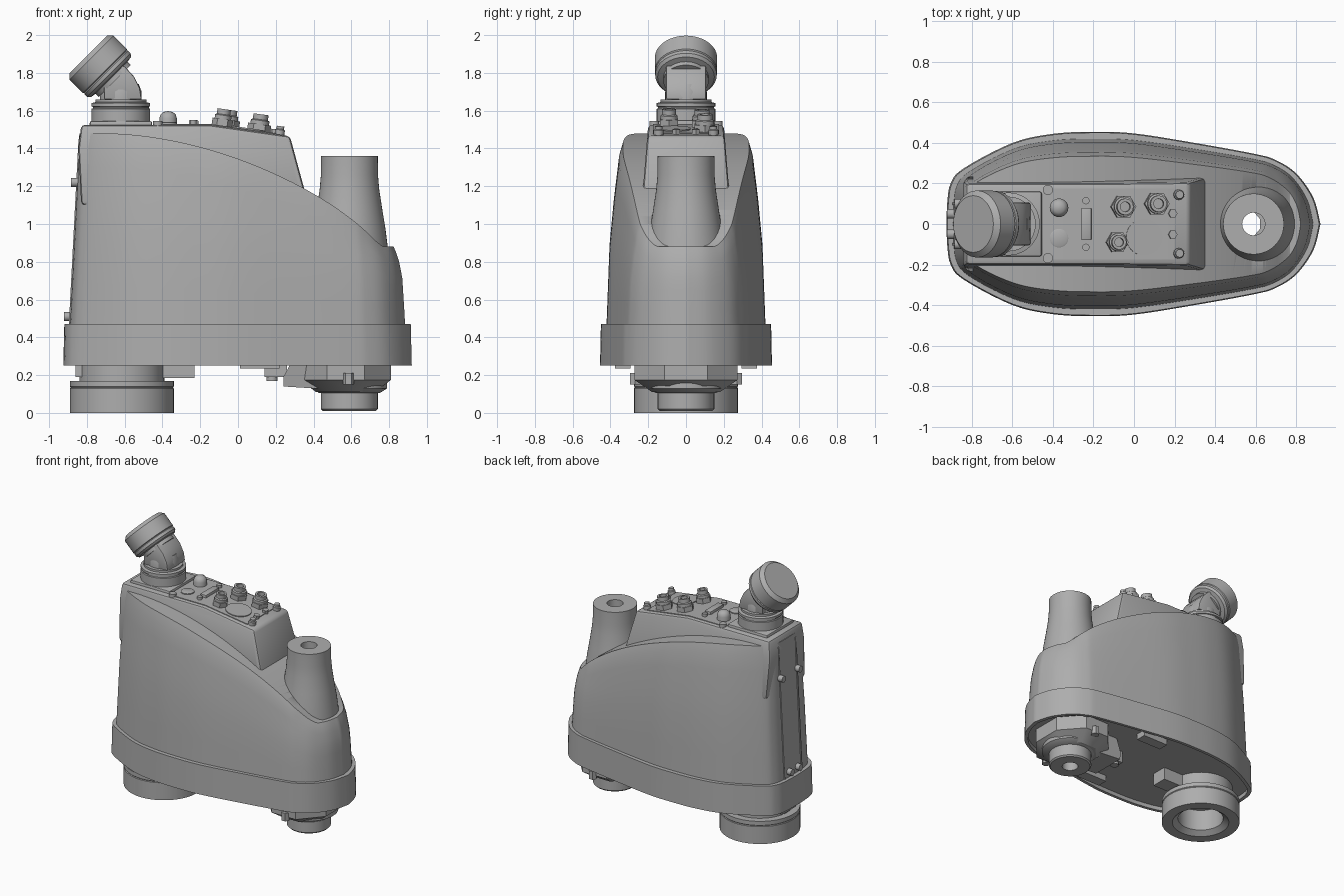
import bpy, bmesh, math
from mathutils import Matrix, Vector

cube = bpy.data.objects.get("Cube")
if cube:
    bpy.data.objects.remove(cube, do_unlink=True)

GREY = (0.42, 0.42, 0.42, 1)
mat = bpy.data.materials.new("light_grey")
mat.use_nodes = True
mat.diffuse_color = GREY
mat.node_tree.nodes["Principled BSDF"].inputs["Base Color"].default_value = GREY


def build(name, verts, faces, bevel=0, segments=2, angle=35):
    """Mesh object from points and faces, cleaned, with sharp-edge smoothing."""
    bm = bmesh.new()
    vs = [bm.verts.new(v) for v in verts]
    for f in faces:
        bm.faces.new([vs[i] for i in f])
    bmesh.ops.remove_doubles(bm, verts=bm.verts, dist=1e-5)
    bmesh.ops.recalc_face_normals(bm, faces=bm.faces)
    me = bpy.data.meshes.new(name)
    bm.to_mesh(me)
    bm.free()
    ob = bpy.data.objects.new(name, me)
    bpy.context.collection.objects.link(ob)
    me.materials.append(mat)
    bpy.ops.object.select_all(action='DESELECT')
    bpy.context.view_layer.objects.active = ob
    ob.select_set(True)
    if bevel:
        b = ob.modifiers.new("bevel", 'BEVEL')
        b.width, b.segments = bevel, segments
        bpy.ops.object.modifier_apply(modifier="bevel")
    bpy.ops.object.shade_smooth_by_angle(angle=math.radians(angle))
    return ob


def lathe(name, profile, loc=(0, 0, 0), tilt=0, segs=48, closed=False, turn=0):
    """Spin (radius, z) points about z, tilt about y, then move."""
    m = Matrix.Translation(loc) @ Matrix.Rotation(tilt, 4, 'Y')
    n, verts, faces = len(profile), [], []
    for r, z in profile:
        for k in range(segs):
            a = math.tau * k / segs + turn
            verts.append(m @ Vector((r * math.cos(a), r * math.sin(a), z)))
    for i in range(n if closed else n - 1):
        j = (i + 1) % n
        for k in range(segs):
            q = (k + 1) % segs
            faces.append((i * segs + k, i * segs + q, j * segs + q, j * segs + k))
    if not closed:
        faces += [range(segs), range((n - 1) * segs, n * segs)]
    return build(name, verts, faces)


def prism(name, pts, low, high, bevel=0):
    """Extrude an x-z outline along y; half width runs from low to high with z."""
    zs = [p[1] for p in pts]
    z0, dz = min(zs), max(zs) - min(zs)
    n = len(pts)
    half = [low + (high - low) * (z - z0) / dz for z in zs]
    verts = [(x, s * h, z) for s in (-1, 1) for (x, z), h in zip(pts, half)]
    faces = [range(n), range(n, 2 * n)]
    faces += [(i, (i + 1) % n, n + (i + 1) % n, n + i) for i in range(n)]
    return build(name, verts, faces, bevel)


def box(name, lo, hi, bevel=0):
    pts = [(lo[0], lo[2]), (hi[0], lo[2]), (hi[0], hi[2]), (lo[0], hi[2])]
    ob = prism(name, pts, (hi[1] - lo[1]) / 2, (hi[1] - lo[1]) / 2, bevel)
    ob.location.y = (lo[1] + hi[1]) / 2
    return ob


def spline(pts, steps=5):
    out = []
    for i in range(len(pts) - 1):
        a, b, c, d = (Vector(pts[max(0, min(len(pts) - 1, i + k))]) for k in (-1, 0, 1, 2))
        for s in range(steps):
            t = s / steps
            out.append(0.5 * (2 * b + (c - a) * t + (2 * a - 5 * b + 4 * c - d) * t ** 2
                              + (3 * b - a - 3 * c + d) * t ** 3))
    return out + [Vector(pts[-1])]


def interp(table, v):
    for (a, p), (b, q) in zip(table, table[1:]):
        if v <= b:
            return p + (q - p) * max(0, v - a) / (b - a)
    return table[-1][1]


# plan outline, one half from rear centre to nose centre
HALF = spline([(-.925, 0), (-.922, .1), (-.905, .2), (-.84, .275), (-.6, .4), (-.4, .445),
               (-.2, .455), (0, .447), (.3, .4), (.6, .345), (.7, .315), (.8, .25),
               (.885, .13), (.92, 0)])


def shell(name, rows, angle=35):
    """Stack the plan outline through row functions and close both ends."""
    n = len(HALF)
    ring = [(p.x, p.y) for p in HALF] + [(p.x, -p.y) for p in HALF[-2:0:-1]]
    m = len(ring)
    verts = [row(x, y) for row in rows for x, y in ring]
    faces = [(r * m + k, r * m + (k + 1) % m, (r + 1) * m + (k + 1) % m, (r + 1) * m + k)
             for r in range(len(rows) - 1) for k in range(m)]
    for o in (0, (len(rows) - 1) * m):
        for i in range(n - 1):
            f = [i, i + 1, (m - i - 1) % m, (m - i) % m]
            faces.append([o + k for k in dict.fromkeys(f)])
    return build(name, verts, faces, angle=angle)


def flat(scale, z):
    return lambda x, y: (x * (1 - (1 - scale) * .6), y * scale, z)


def cover_row(t):
    """Cover cross-section at fraction t of the way to the sloping ridge."""
    width = interp([(0, .925), (.45, .89), (.7, .84), (.93, .78), (1, .735)], t)

    def row(x, y):
        ridge = 1.48 - .24 * max(0, min(x, .83) + .75) ** 2
        z = .46 + t * (ridge - .46)
        if x < 0:
            f = .965 - .055 * (z - .47)
        else:
            f = interp([(.47, .962), (.72, .945), (.83, .92), (.92, .875)], z)
        return (x * (1 - (1 - f) * abs(x / .92) ** 3), y * width, z)
    return row


# housing
base = shell("base_band", [flat(.95, .28), flat(.95, .25), flat(1, .25), flat(.99, .47)])
cover = shell("cover", [cover_row(t) for t in (0, .2, .45, .6, .7, .82, .93, 1)], 25)

# through hole along the spindle
SX = .59
cutter = lathe("hole_cutter", [(.056, 0), (.056, 2)], (SX, 0, 0))
for ob in (base, cover):
    mod = ob.modifiers.new("hole", 'BOOLEAN')
    mod.operation, mod.object, mod.solver = 'DIFFERENCE', cutter, 'EXACT'
    bpy.context.view_layer.objects.active = ob
    bpy.ops.object.modifier_apply(modifier="hole")
bpy.data.objects.remove(cutter, do_unlink=True)

# raised connector housing with sloping deck
prism("connector_housing", [(-.83, 1.1), (-.845, 1.4), (-.83, 1.525), (-.15, 1.525),
                            (.275, 1.465), (.355, 1.17), (.355, 1.1)], .235, .2, .02)
prism("deck_plate", [(-.45, 1.5), (-.45, 1.53), (-.15, 1.53), (.2, 1.481), (.2, 1.45)], .175, .175)

# spindle tower
lathe("spindle_tower", [(.15, 1.36), (.151, 1.26), (.158, 1.18), (.175, 1.07), (.19, .98),
                        (.205, .86), (.056, .86), (.056, 1.36)], (SX, 0, 0), closed=True)

# cable elbow and cap
EX = -.62
box("elbow_flange", (-.785, -.16, 1.5), (-.455, .16, 1.545), .01)
lathe("elbow_collar", [(.155, 1.53), (.155, 1.61), (.148, 1.613), (.148, 1.62), (.155, 1.623),
                       (.155, 1.64), (.135, 1.645), (.135, 1.66)], (EX, 0, 0))
lathe("elbow_neck", [(.11, 1.65), (.11, 1.7), (.095, 1.74)], (EX, 0, 0))
prism("elbow_bend", [(-.71, 1.66), (-.51, 1.66), (-.52, 1.72), (-.55, 1.78), (-.60, 1.835),
                     (-.68, 1.86), (-.76, 1.78), (-.71, 1.73)], .105, .105, .008)
lathe("elbow_cap", [(.12, -.115), (.12, -.09), (.15, -.085), (.163, -.07), (.163, -.05),
                    (.158, -.045), (.165, -.04), (.165, .06), (.14, .085)],
      (-.733, 0, 1.838), -math.pi / 4)

# underside mount ring
lathe("mount_ring", [(.225, .3), (.225, .17), (.275, .17), (.275, .14), (.271, .135), (.275, .13),
                     (.275, 0), (.2, 0), (.16, .03), (.16, .19), (0, .19), (0, .3)], (-.615, 0, 0))

# spindle flange and lower boss
m = [(.26, .3), (.26, .175), (.17, .11), (.056, .11), (.056, .3)]
flange = lathe("spindle_flange", m, (.57, 0, 0), segs=8, closed=True, turn=math.pi / 8)
flange.scale.y = 1.14
lathe("lower_boss", [(.15, .2), (.15, .02), (.14, .01), (.056, .01), (.056, .2)],
      (SX, 0, 0), closed=True)
lathe("flange_rim", [(.2, .24), (.2, .13), (.16, .105), (.056, .105), (.056, .24)],
      (SX, 0, 0), closed=True)
prism("flange_arm", [(.24, .19), (.24, .14), (.4, .13), (.45, .13), (.45, .3), (.3, .3)], .13, .16)
for s in (-1, 1):
    lathe("flange_screw", [(.03, .15), (.03, .21)], (.585, s * .27, 0), segs=6)
    box("underside_plate", (.01, s * .335 - .04, .235), (.22, s * .335 + .04, .29))

# underside blocks
box("ring_block", (-.42, -.06, .185), (-.23, .06, .29))
box("ring_rear_block", (-.86, -.08, .19), (-.8, .08, .29))
box("arm_block", (.14, -.04, .19), (.26, .04, .29))
lathe("arm_screw", [(.03, .17), (.03, .2)], (.18, 0, 0), segs=16)


def deck_z(x):
    return 1.528 if x < -.15 else 1.53 - .14 * (x + .15)


# deck fittings
TILT = math.radians(8)
for x, y, r in ((-.055, .085, .062), (-.085, -.09, .055), (.11, .1, .062)):
    at = (x, y, deck_z(x))
    lathe("connector_nut", [(r, -.02), (r, .035)], at, TILT, 6)
    lathe("connector_barrel", [(r * .8, .03), (r * .8, .055), (r * .65, .06), (r * .65, .088),
                               (r * .4, .088), (r * .4, .06)], at, TILT, 24)
lathe("indicator_lamp", [(.046, -.02), (.046, .035), (.04, .055), (.025, .068), (.005, .072)],
      (-.37, .08, 1.525), segs=24)
lathe("blank_plug", [(.046, -.02), (.046, .012), (.04, .015)], (-.37, -.07, 1.525), segs=24)
lathe("round_cover", [(.09, -.02), (.09, .006)], (.05, -.065, deck_z(.05)), TILT)
box("multi_pin_socket", (-.26, -.08, 1.5), (-.21, .08, 1.55), .005)
for s in (-1, 1):
    lathe("socket_screw", [(.018, 0), (.018, .05)], (-.237, s * .115, 1.5), segs=12)
    lathe("deck_screw", [(.025, 0), (.025, .045)], (-.425, s * .168, 1.5), segs=16)
    lathe("deck_bolt", [(.026, -.02), (.026, .02), (.02, .025), (.02, .04)],
          (.22, s * .145, deck_z(.22)), TILT, 12)
    lathe("ground_nut", [(.022, -.02), (.022, .02)], (.19, s * .052, deck_z(.19)), TILT, 6)

    # rear seams and screws
    prism("rear_seam", [(-.88, .47), (-.8955, .47), (-.8445, 1.45), (-.83, 1.45)], s * .105, s * .105)
    bpy.context.object.scale.y = .05
    bpy.context.object.location.y = s * .1
    lathe("rear_screw_high", [(.024, 0), (.024, .05)], (-.835, s * .1, 1.22), -math.pi / 2, 16)
    lathe("rear_screw_low", [(.024, 0), (.024, .05)], (-.872, s * .05, .51), -math.pi / 2, 16)
